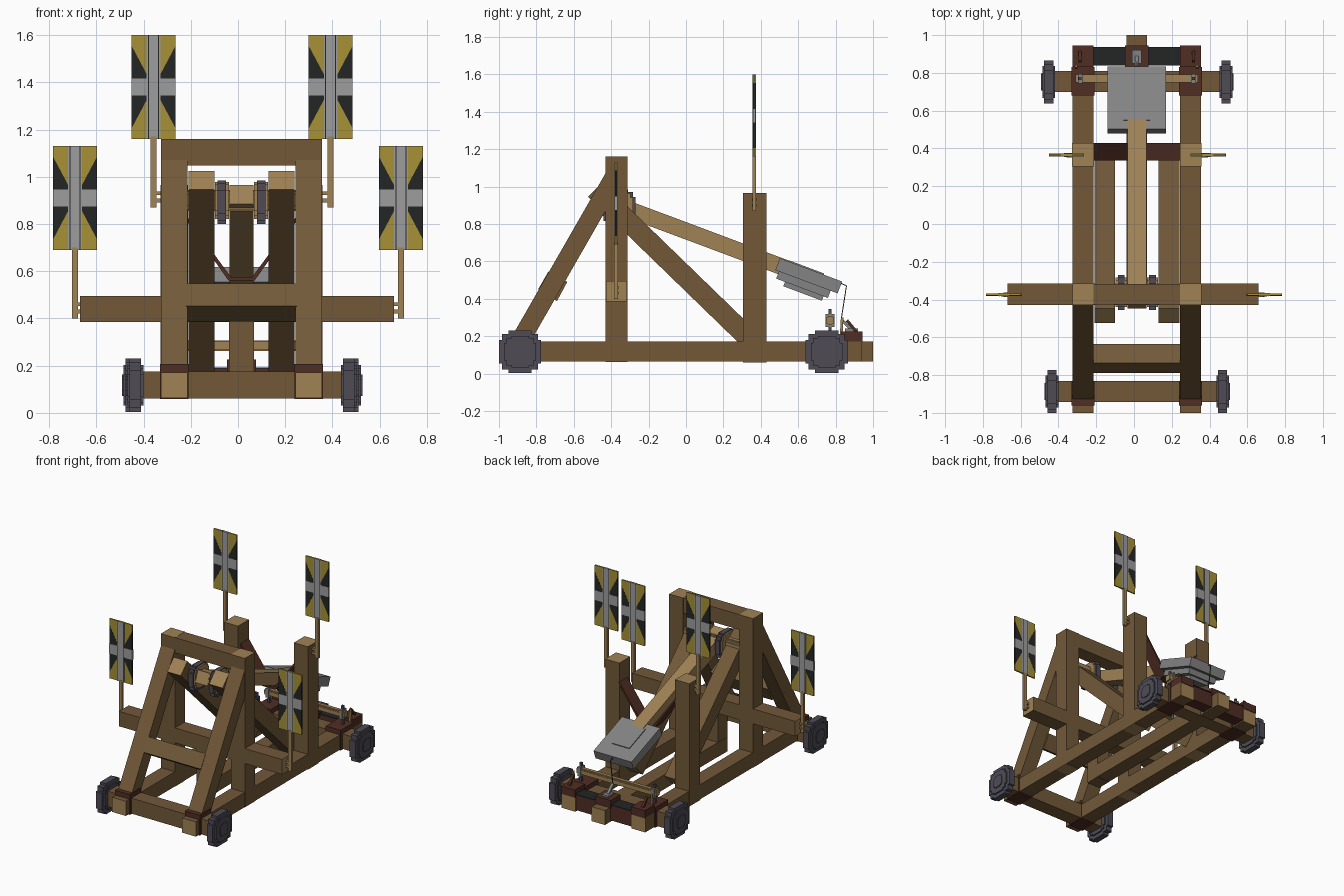
import bpy, bmesh, math
from mathutils import Vector

if "Cube" in bpy.data.objects:
    bpy.data.objects.remove(bpy.data.objects["Cube"])


def material(name, r, g, b):
    lin = [((c / 255 + 0.055) / 1.055) ** 2.4 for c in (r, g, b)] + [1]
    m = bpy.data.materials.new(name)
    m.diffuse_color = lin
    m.use_nodes = True
    m.node_tree.nodes["Principled BSDF"].inputs["Base Color"].default_value = lin
    return m


WOOD = material("brown wood", 114, 89, 57)
PALE = material("pale wood", 160, 130, 85)
LEATHER = material("red brown leather", 80, 46, 35)
IRON = material("dark iron", 78, 75, 85)
STEEL = material("grey steel", 132, 132, 132)
BLACK = material("black", 36, 38, 37)
YELLOW = material("flag yellow", 166, 145, 54)
SILVER = material("flag silver", 158, 158, 158)
CX = 0.015  # centre line of the frame
SIDES = (("right", -1), ("left", 1))


def finish(name, bm, *mats):
    bmesh.ops.recalc_face_normals(bm, faces=bm.faces[:])
    me = bpy.data.meshes.new(name)
    bm.to_mesh(me)
    bm.free()
    ob = bpy.data.objects.new(name, me)
    for m in mats:
        me.materials.append(m)
    bpy.context.collection.objects.link(ob)
    return ob


def beam(name, a, b, w, t, mat=WOOD, end=None):
    """Square bar from a to b; w is its width, t its depth; end colours both end faces."""
    a, b = Vector(a), Vector(b)
    d = (b - a).normalized()
    side = Vector((0, 1, 0)) if abs(d.x) > 0.5 else Vector((1, 0, 0))
    up = d.cross(side).normalized()
    side = up.cross(d)
    bm = bmesh.new()
    rings = [[bm.verts.new(p + side * (w / 2 * i) + up * (t / 2 * j))
              for i, j in ((-1, -1), (1, -1), (1, 1), (-1, 1))] for p in (a, b)]
    for ring in rings:
        bm.faces.new(ring).material_index = 1 if end else 0
    for i in range(4):
        j = (i + 1) % 4
        bm.faces.new((rings[0][i], rings[0][j], rings[1][j], rings[1][i]))
    return finish(name, bm, mat, end or mat)


def box(name, x0, x1, y0, y1, z0, z1, mat):
    y, z = (y0 + y1) / 2, (z0 + z1) / 2
    return beam(name, (x0, y, z), (x1, y, z), y1 - y0, z1 - z0, mat)


def prism(name, pts, axis, lo, hi, mat):
    """Outline pushed along x (points are y, z) or along y (points are x, z)."""
    bm = bmesh.new()
    rings = [[bm.verts.new((k, p, q) if axis == "x" else (p, k, q)) for p, q in pts]
             for k in (lo, hi)]
    for ring in rings:
        bm.faces.new(ring)
    for i in range(len(pts)):
        j = (i + 1) % len(pts)
        bm.faces.new((rings[0][i], rings[0][j], rings[1][j], rings[1][i]))
    return finish(name, bm, mat)


def stepped_disc(y, z, r):
    """Round outline made of square steps."""
    q = [(1, 0.55), (0.85, 0.55), (0.85, 0.85), (0.55, 0.85), (0.55, 1)]
    pts = q + [(-a, b) for a, b in q[::-1]] + [(-a, -b) for a, b in q] + [(a, -b) for a, b in q[::-1]]
    return [(y + a * r, z + b * r) for a, b in pts]


# Frame: rails, posts, slanted front legs and inner braces on each side
for side, s in SIDES:
    x = CX + s * 0.285
    beam(side + "_rail", (x, -1, 0.118), (x, 0.94, 0.118), 0.112, 0.108, WOOD, PALE)
    beam(side + "_front_post", (x, -0.372, 0.062), (x, -0.372, 1.16), 0.113, 0.116, WOOD, PALE)
    beam(side + "_rear_post", (x, 0.367, 0.06), (x, 0.367, 0.965), 0.115, 0.125, WOOD, PALE)
    beam(side + "_front_leg", (x, -0.907, 0.14), (x, -0.385, 1.05), 0.111, 0.1)
    xb = CX + s * 0.17
    beam(side + "_inner_brace", (xb, -0.485, 0.985), (xb, 0.355, 0.17), 0.11, 0.11, WOOD, PALE)
    # Leather bindings where the rails meet the axles
    for end, y0, y1 in (("front", -0.96, -0.83), ("rear", 0.68, 0.83)):
        box(f"{side}_{end}_binding", x - 0.061, x + 0.061, y0, y1, 0.058, 0.207, LEATHER)

# Cross beams
beam("top_beam", (-0.22, -0.372, 1.103), (0.25, -0.372, 1.103), 0.11, 0.112)
beam("outrigger_beam", (-0.67, -0.372, 0.44), (0.66, -0.372, 0.44), 0.114, 0.11, WOOD, PALE)
leg_dir = Vector((0, 0.522, 0.91)).normalized()
mid = Vector((0, -0.71, 0.467))
bar = prism("leg_crossbar", [(-0.79, 0.452), (-0.735, 0.547), (-0.635, 0.49), (-0.69, 0.388)],
            "x", -0.22, 0.25, WOOD)
beam("centre_post", (CX, -0.372, 0.062), (CX, -0.372, 0.39), 0.105, 0.11)
beam("centre_rail", (CX, -0.42, 0.118), (CX, 1, 0.118), 0.108, 0.106, WOOD, PALE)
beam("front_axle", (-0.43, -0.887, 0.118), (0.46, -0.887, 0.118), 0.112, 0.114)
beam("rear_axle", (-0.46, 0.755, 0.118), (0.48, 0.755, 0.118), 0.11, 0.11)

# Wheels with raised inner faces
for side, s in SIDES:
    for end, y, off in (("front", -0.887, 0.452), ("rear", 0.752, 0.469)):
        x = 0.0175 + s * off
        prism(f"{side}_{end}_wheel", stepped_disc(y, 0.117, 0.113), "x", x - 0.024, x + 0.024, IRON)
        prism(f"{side}_{end}_wheel_face", stepped_disc(y, 0.117, 0.085), "x", x - 0.034, x + 0.034, IRON)
        prism(f"{side}_{end}_hub", stepped_disc(y, 0.117, 0.045), "x", x - 0.04, x + 0.04, IRON)

# Pivot axle with iron and wooden collars
prism("pivot_axle", stepped_disc(-0.365, 0.9, 0.045), "x", -0.22, 0.25, PALE)
for side, s in SIDES:
    x = CX + s * 0.083
    prism(side + "_iron_collar", stepped_disc(-0.362, 0.893, 0.092), "x", x - 0.018, x + 0.018, IRON)
    prism(side + "_wood_collar", stepped_disc(-0.362, 0.9, 0.078), "x", x - 0.03, x + 0.03, PALE)

# Throwing arm and its bucket
A, B = Vector((CX, -0.432, 0.925)), Vector((CX, 0.535, 0.563))
arm = (B - A).normalized()
up = Vector((0, -arm.z, arm.y))
beam("throwing_arm", A, B, 0.1, 0.088, PALE, PALE)


def along(dist, lift):
    return B + arm * dist + up * lift


beam("bucket_body", along(-0.05, 0.005), along(0.305, 0.005), 0.31, 0.068, STEEL)
beam("bucket_base", along(-0.03, -0.045), along(0.265, -0.045), 0.24, 0.05, STEEL)
beam("bucket_foot", along(0.02, -0.08), along(0.24, -0.08), 0.16, 0.03, STEEL)
beam("bucket_top_plate", along(0, 0.041), along(0.2, 0.041), 0.14, 0.009, STEEL)

# Leather strap slung between the rear posts
prism("arm_strap", [(-0.22, 0.815), (-0.04, 0.56), (0.07, 0.56), (0.25, 0.815),
                    (0.25, 0.835), (0.06, 0.575), (-0.03, 0.575), (-0.22, 0.835)],
      "y", 0.335, 0.43, LEATHER)

# Rear beam: dark infill with leather bound joints
box("rear_beam", -0.23, 0.26, 0.845, 0.935, 0.075, 0.185, LEATHER)
box("rear_beam_cover", -0.23, 0.26, 0.84, 0.938, 0.185, 0.193, BLACK)
for name, x, w in (("right", -0.27, 0.056), ("centre", CX, 0.062), ("left", 0.3, 0.056)):
    box(name + "_rear_joint", x - w, x + w, 0.83, 0.944, 0.168, 0.226, LEATHER)

# Winch bar, brackets and trigger
prism("winch_bar", stepped_disc(0.77, 0.285, 0.022), "x", -0.31, 0.34, PALE)
for side, s in SIDES:
    x = CX + s * 0.3
    box(side + "_winch_bracket", x - 0.012, x + 0.012, 0.745, 0.795, 0.25, 0.318, STEEL)
    box(side + "_winch_pin", x - 0.008, x + 0.008, 0.762, 0.778, 0.19, 0.345, IRON)
    beam(side + "_winch_lever", (x + s * 0.02, 0.83, 0.21), (x + s * 0.02, 0.835, 0.3), 0.014, 0.014, PALE)
    beam(side + "_winch_catch", (x, 0.91, 0.225), (x, 0.86, 0.285), 0.016, 0.016, LEATHER)
box("trigger_plate", CX - 0.025, CX + 0.025, 0.85, 0.92, 0.226, 0.24, STEEL)
beam("trigger_hook", (CX, 0.885, 0.235), (CX, 0.83, 0.29), 0.02, 0.016, STEEL)
beam("trigger_cord", (CX, 0.83, 0.29), (CX, 0.858, 0.47), 0.005, 0.005, IRON)
beam("cord_link", (CX, 0.858, 0.47), (CX, 0.81, 0.49), 0.005, 0.005, IRON)


# Banners on poles
def banner(name, x, y, pole_z, z0, peg_x):
    zc, zt = z0 + 0.22, z0 + 0.44
    box(name + "_pole", x - 0.013, x + 0.013, y - 0.01, y + 0.01, pole_z, z0 + 0.01, PALE)
    for i, z in enumerate((pole_z + 0.03, pole_z + 0.06)):
        box(f"{name}_peg_{i + 1}", min(x, peg_x), max(x, peg_x), y - 0.012, y + 0.012, z - 0.008, z + 0.008, PALE)
    box(name + "_cloth", x - 0.093, x + 0.093, y - 0.005, y + 0.005, z0, zt, YELLOW)
    for s in (-1, 1):
        prism(f"{name}_{'left' if s > 0 else 'right'}_wedge",
              [(x, zc), (x + s * 0.0932, zc + 0.175), (x + s * 0.0932, zc - 0.175)],
              "y", y - 0.006, y + 0.006, BLACK)
        xs = x + s * 0.021
        box(f"{name}_{'left' if s > 0 else 'right'}_line", xs - 0.002, xs + 0.002, y - 0.0085, y + 0.0085, z0, zt, BLACK)
    box(name + "_bar", x - 0.0934, x + 0.0934, y - 0.007, y + 0.007, zc - 0.036, zc + 0.036, SILVER)
    box(name + "_stripe", x - 0.029, x + 0.029, y - 0.008, y + 0.008, z0, zt, SILVER)


for side, s in SIDES:
    banner(f"{side}_front_banner", s * 0.69, -0.374, 0.4, 0.69, s * 0.65)
    banner(f"{side}_rear_banner", 0.0175 + s * 0.375, 0.365, 0.87, 1.16, CX + s * 0.33)
